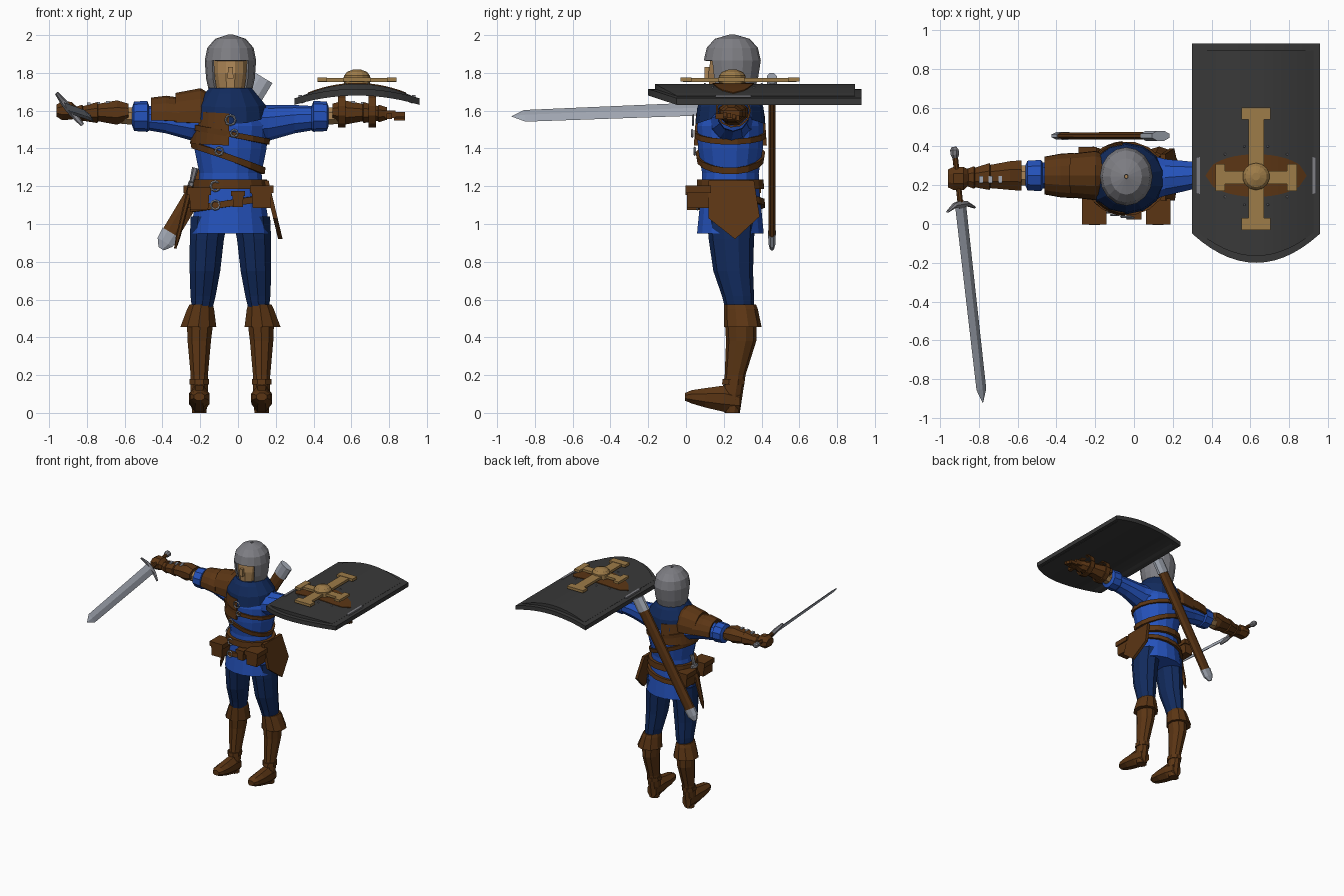
import bpy, bmesh
from math import sin, cos, pi, sqrt, radians
from mathutils import Matrix, Vector

if "Cube" in bpy.data.objects:
    bpy.data.objects.remove(bpy.data.objects["Cube"])

CX, CY = -0.04, 0.235   # body axis


def material(name, *rgb):
    m = bpy.data.materials.new(name)
    m.use_nodes = True
    m.diffuse_color = (*rgb, 1)
    m.node_tree.nodes["Principled BSDF"].inputs["Base Color"].default_value = (*rgb, 1)
    return m


BLUE = material("blue_cloth", .018, .085, .50)
NAVY = material("navy_cloth", .006, .024, .11)
LEATHER = material("brown_leather", .105, .036, .007)
DARK = material("dark_shield", .04, .04, .04)
STEEL = material("grey_steel", .21, .21, .23)
BRIGHT = material("bright_steel", .36, .39, .45)
BRASS = material("brass", .34, .20, .065)
SKIN = material("tan_skin", .40, .23, .09)


def build(name, mat, verts, faces, M=None, flip=False, solid=0):
    vs = [Vector(v) for v in verts]
    if M:
        vs = [M @ v for v in vs]
    if flip:   # mirror across the body axis
        vs = [Vector((2 * CX - v.x, v.y, v.z)) for v in vs]
    me = bpy.data.meshes.new(name)
    me.from_pydata(vs, [], faces)
    bm = bmesh.new()
    bm.from_mesh(me)
    bmesh.ops.recalc_face_normals(bm, faces=bm.faces)
    bm.to_mesh(me)
    bm.free()
    me.materials.append(mat)
    ob = bpy.data.objects.new(name, me)
    bpy.context.collection.objects.link(ob)
    if solid:
        mod = ob.modifiers.new("thickness", "SOLIDIFY")
        mod.thickness, mod.offset = solid, 0
    return ob


def loft(name, mat, rings, axis="Z", n=10, phase=.5, arc=None, warp=None, skip=None, **kw):
    """Rings are (along, centre a, centre b, radius a, radius b)."""
    order = {"X": (0, 1, 2), "Y": (1, 0, 2), "Z": (1, 2, 0)}[axis]
    verts = []
    for t, a, b, ra, rb in rings:
        for i in range(n):
            w = (radians(arc[0] + (arc[1] - arc[0]) * i / (n - 1)) if arc
                 else 2 * pi * (i + phase) / n)
            p = (t, a + ra * cos(w), b + rb * sin(w))
            p = tuple(p[k] for k in order)
            verts.append(warp(*p) if warp else p)
    faces = []
    for r in range(len(rings) - 1):
        for i in range(n - 1 if arc else n):
            j = (i + 1) % n
            f = (r * n + i, r * n + j, r * n + n + j, r * n + n + i)
            if not (skip and skip(sum((Vector(verts[k]) for k in f), Vector()) / 4)):
                faces.append(f)
    if not arc and not skip:
        faces += [tuple(range(n)), tuple(range(len(verts) - n, len(verts)))]
    return build(name, mat, verts, faces, **kw)


def box(name, mat, c, s, taper=1, **kw):
    v = [(c[0] + x * s[0] / 2 * (1 if z > 0 else taper), c[1] + y * s[1] / 2, c[2] + z * s[2] / 2)
         for z in (-1, 1) for y in (-1, 1) for x in (-1, 1)]
    f = [(0, 1, 3, 2), (4, 5, 7, 6), (0, 1, 5, 4), (2, 3, 7, 6), (0, 2, 6, 4), (1, 3, 7, 5)]
    return build(name, mat, v, f, **kw)


def frame(origin, xdir, ydir):
    y = Vector(ydir).normalized()
    x = Vector(xdir)
    x = (x - y * x.dot(y)).normalized()
    M = Matrix((x, y, x.cross(y))).transposed().to_4x4()
    M.translation = origin
    return M


# Tunic: height, half width, half depth
TORSO = [(.95, .215, .18), (1.05, .20, .17), (1.2, .175, .155), (1.27, .168, .153),
         (1.4, .195, .175), (1.52, .205, .18), (1.6, .17, .16), (1.67, .09, .1)]
loft("tunic", BLUE, [(z, CX, CY, rx, ry) for z, rx, ry in TORSO], n=16)


def girth(z):
    for (z0, a0, b0), (z1, a1, b1) in zip(TORSO, TORSO[1:]):
        if z <= z1:
            k = max(0, (z - z0) / (z1 - z0))
            return a0 + (a1 - a0) * k, b0 + (b1 - b0) * k
    return TORSO[-1][1:]


def band(name, z0, tilt, height, off=.02, arc=None, mat=LEATHER):
    """Strap following the tunic, sloping across the body."""
    n = 16
    verts = []
    for i in range(n):
        w = radians(arc[0] + (arc[1] - arc[0]) * i / (n - 1)) if arc else 2 * pi * (i + .5) / n
        for o, h in ((-.01, -1), (off, -1), (off, 1), (-.01, 1)):
            z = z0 + tilt * cos(w) + h * height / 2
            rx, ry = girth(z)
            verts.append((CX + (rx + o) * cos(w), CY + (ry + o) * sin(w), z))
    faces = [(4 * i + k, 4 * i + (k + 1) % 4, 4 * ((i + 1) % n) + (k + 1) % 4, 4 * ((i + 1) % n) + k)
             for i in range(n - 1 if arc else n) for k in range(4)]
    if arc:
        faces += [(0, 1, 2, 3), (4 * n - 4, 4 * n - 3, 4 * n - 2, 4 * n - 1)]
    build(name, mat, verts, faces)


band("waist_belt", 1.21, 0, .05, .025)
band("hip_belt", 1.11, .03, .035, .022)
band("upper_chest_strap", 1.475, -.04, .03, .014)
band("lower_chest_strap", 1.35, -.07, .035, .016)
band("chest_guard", 1.5, -.01, .17, .018, (95, 268))


def buckle(name, x, z, r):
    rx, ry = girth(z)
    y = CY - ry * sqrt(1 - ((x - CX) / rx) ** 2) - .025
    bpy.ops.mesh.primitive_torus_add(location=(x, y, z), rotation=(pi / 2, 0, 0), major_radius=r,
                                     minor_radius=.006, major_segments=8, minor_segments=4)
    ob = bpy.context.object
    ob.name = name
    ob.data.materials.append(BRIGHT)


for i, (x, z, r) in enumerate([(-.04, 1.55, .026), (-.02, 1.48, .018), (-.1, 1.385, .02),
                               (-.12, 1.2, .026), (-.12, 1.1, .024)]):
    buckle(f"buckle_{i + 1}", x, z, r)

# Belt pouches and hip gear
for i, (x, y, z, w, d, h) in enumerate([(-.205, .065, 1.13, .11, .12, .11), (.125, .065, 1.14, .11, .12, .11),
                                        (.0, .055, 1.13, .06, .05, .08), (-.24, .33, 1.14, .08, .12, .11)]):
    box(f"pouch_{i + 1}", LEATHER, (x, y, z), (w, d, h), taper=.85)
    box(f"pouch_flap_{i + 1}", LEATHER, (x, y, z + h * .4), (w + .015, d + .015, h * .35))
outline = [(.12, 1.23), (.36, 1.23), (.39, 1.04), (.26, .92), (.12, 1.03)]
build("left_hip_flap", LEATHER, [(.15 + (1.23 - z) * .24 + o, y, z) for o in (-.012, .012) for y, z in outline],
      [(0, 1, 2, 3, 4), (5, 6, 7, 8, 9)] + [(i, (i + 1) % 5, (i + 1) % 5 + 5, i + 5) for i in range(5)])
D = frame((-.25, .24, 1.2), (0, 1, 0), (.25, 0, 1))
loft("dagger_sheath", LEATHER, [(-.34, 0, 0, .006, .006), (-.28, 0, 0, .02, .012), (0, 0, 0, .03, .016)],
     "Y", 6, M=D)
loft("dagger_hilt", STEEL, [(0, 0, 0, .045, .018), (.02, 0, 0, .045, .018), (.025, 0, 0, .013, .013),
                            (.1, 0, 0, .018, .018)], "Y", 6, M=D)

# Cowl draped around the neck, lower at front and back
loft("cowl", NAVY, [(1.60, CX, CY, .17, .15), (1.59, CX, CY, .20, .185), (1.635, CX, CY, .19, .175),
                    (1.69, CX, CY, .14, .145), (1.72, CX, CY, .115, .12)], n=14,
     warp=lambda x, y, z: (x, y, z - (.33 * abs(y - CY) if z < 1.61 else .1 * abs(y - CY) if z < 1.66 else 0)))

# Head and open-faced helmet
loft("head", SKIN, [(1.66, CX, .23, .07, .08), (1.70, CX, .225, .075, .105), (1.80, CX, .235, .095, .12),
                    (1.9, CX, .24, .095, .11)], n=12)
box("nose", SKIN, (CX, .115, 1.80), (.025, .035, .06), taper=1.3)
loft("helmet", STEEL, [(1.69, CX, .245, .105, .105), (1.77, CX, .245, .123, .13), (1.865, CX, .245, .13, .145),
                       (1.93, CX, .245, .117, .13), (1.975, CX, .245, .078, .09), (1.998, CX, .245, .008, .01)],
     n=16, phase=0, solid=.012, skip=lambda c: c.z < 1.86 and c.y < CY and abs(c.x - CX) < .07)

for side, flip in (("left", False), ("right", True)):
    # Arms
    loft(side + "_sleeve", BLUE, [(.06, .24, 1.53, .13, .10), (.16, .24, 1.535, .10, .095), (.3, .25, 1.555, .075, .075),
                                  (.39, .25, 1.56, .07, .065), (.40, .25, 1.57, .085, .082),
                                  (.47, .25, 1.57, .08, .078), (.48, .25, 1.57, .055, .05)], "X", 10, flip=flip)
    loft(side + "_forearm", SKIN, [(.46, .25, 1.57, .055, .05), (.62, .25, 1.58, .055, .045)], "X", 8, flip=flip)
    loft(side + "_gauntlet", LEATHER, [(.5, .25, 1.595, .085, .045), (.56, .25, 1.59, .08, .07), (.66, .245, 1.59, .065, .05),
                                       (.665, .245, 1.59, .075, .06), (.74, .24, 1.585, .055, .042),
                                       (.745, .24, 1.585, .063, .05), (.79, .24, 1.585, .045, .035)], "X", 8, flip=flip)
    for k in range(3):
        box(f"{side}_gauntlet_buckle_{k + 1}", BRIGHT, (.61 + k * .05, .23, 1.645 - k * .004), (.02, .035, .012), flip=flip)

    # Trousers and boots
    loft(side + "_trouser", NAVY, [(1.04, .07, .24, .105, .13), (.92, .085, .24, .095, .12), (.75, .095, .25, .085, .105),
                                   (.62, .105, .275, .07, .085), (.54, .11, .285, .055, .075)], n=10, flip=flip)
    loft(side + "_boot_cuff", LEATHER, [(.575, .115, .285, .065, .085), (.55, .118, .29, .075, .09),
                                        (.455, .13, .30, .10, .10)], n=10, flip=flip)
    loft(side + "_boot_shaft", LEATHER, [(.5, .12, .29, .075, .085), (.38, .125, .292, .065, .08), (.2, .125, .26, .048, .055),
                                         (.1, .125, .245, .048, .055), (0, .125, .245, .04, .04)], n=10, flip=flip)
    loft(side + "_foot", LEATHER, [(.285, .125, .06, .042, .058), (.2, .125, .075, .058, .075), (.1, .125, .08, .06, .055),
                                   (.03, .125, .085, .05, .038), (-.005, .125, .085, .03, .022)], "Y", 8, flip=flip)
    loft(side + "_ankle_strap", LEATHER, [(.15, .125, .25, .056, .064), (.18, .125, .253, .056, .064)], n=8, flip=flip)

# Right shoulder armour in overlapping shells
for name, r in (("upper", [(-.15, .25, 1.56, .10, .12), (-.20, .25, 1.56, .12, .15), (-.33, .25, 1.56, .105, .125)]),
                ("lower", [(-.31, .25, 1.56, .11, .10), (-.38, .25, 1.565, .105, .105), (-.46, .25, 1.565, .09, .095)])):
    loft("shoulder_plate_" + name, LEATHER, r, "X", 9, arc=(-10, 190), solid=.018)

# Left open hand
box("left_palm", LEATHER, (.805, .24, 1.58), (.06, .09, .04))
for k in range(4):
    box(f"left_finger_{k + 1}", LEATHER, (.855, .206 + k * .023, 1.58 - k * .006), (.06, .019, .026))
box("left_thumb", LEATHER, (.8, .18, 1.57), (.03, .05, .028))

# Right fist around the sword grip
S = frame((-.895, .1, 1.61), (.14, 0, -.17), (-.115, 1.02, .04))
loft("right_fist", LEATHER, [(-.855, .24, 1.59, .045, .035), (-.88, .235, 1.6, .065, .05),
                             (-.93, .235, 1.6, .065, .055), (-.96, .235, 1.6, .05, .035)], "X", 8)
loft("sword_blade", BRIGHT, [(-1.03, 0, 0, .002, .002), (-.96, 0, 0, .04, .009), (0, 0, 0, .045, .012)],
     "Y", 4, phase=0, M=S)
loft("sword_guard", STEEL, [(-.11, -.025, 0, .006, .01), (-.05, 0, 0, .014, .018), (0, 0, 0, .024, .02),
                            (.05, 0, 0, .014, .018), (.11, -.025, 0, .006, .01)], "X", 6, M=S)
loft("sword_grip", LEATHER, [(0, 0, 0, .015, .015), (.25, 0, 0, .015, .015)], "Y", 8, M=S)
loft("sword_pommel", STEEL, [(.24, 0, 0, .014, .014), (.26, 0, 0, .026, .022), (.285, 0, 0, .026, .022),
                             (.3, 0, 0, .012, .012)], "Y", 8, M=S)

# Scabbard slung diagonally across the back
B = frame((.13, .455, 1.76), (1, 0, -.6), (.53, 0, .88))
loft("scabbard", LEATHER, [(-.95, 0, 0, .05, .019), (-.09, 0, 0, .052, .021)], "Y", 8, M=B)
loft("scabbard_tip", BRIGHT, [(-1.04, 0, 0, .018, .012), (-1.0, 0, 0, .05, .02), (-.94, 0, 0, .055, .022)], "Y", 8, M=B)
loft("scabbard_throat", BRIGHT, [(-.1, 0, 0, .056, .028), (.015, 0, 0, .056, .028)], "Y", 8, M=B)

# Curved shield, strapped flat over the left arm
SX = .63


def plate(name, mat, half, lo, hi, top, thick, n=14):
    verts = []
    for i in range(n + 1):
        x = half * (2 * i / n - 1)
        verts += [(SX + x, y, top(x) - d) for y, d in ((lo(x), 0), (hi(x), 0), (hi(x), thick), (lo(x), thick))]
    faces = [(4 * i + k, 4 * i + (k + 1) % 4, 4 * i + 4 + (k + 1) % 4, 4 * i + 4 + k) for i in range(n) for k in range(4)]
    build(name, mat, verts, faces + [(0, 1, 2, 3), (4 * n, 4 * n + 1, 4 * n + 2, 4 * n + 3)])


def crown(x):
    return 1.742 - .75 * x * x


def oval(x):
    return .11 * sqrt(max(.0004, 1 - (x / .26) ** 2))


plate("shield_rim", DARK, .33, lambda x: -.2 + 1.38 * x * x, lambda x: .93, lambda x: 1.715 - .45 * x * x, .035)
plate("shield_face", DARK, .295, lambda x: -.165 + 1.38 * x * x, lambda x: .895, crown, .04)
plate("shield_oval", LEATHER, .26, lambda x: .25 - oval(x), lambda x: .25 + oval(x), lambda x: crown(x) + .005, .008)
for s in (-1, 1):
    box(f"shield_side_clip_{s + 2}", STEEL, (SX + s * .3, .25, 1.678), (.02, .19, .012))
    box(f"cross_arm_end_{s + 2}", BRASS, (SX + s * .185, .24, 1.765), (.05, .14, .02))
    box(f"cross_post_end_{s + 2}", BRASS, (SX, .285 + s * .285, 1.765), (.15, .06, .022))
    loft(f"shield_arm_strap_{s + 2}", LEATHER, [(SX + s * .08 - .02, .25, 1.6, .09, .085), (SX + s * .08 + .02, .25, 1.6, .09, .085)],
         "X", 12, arc=(0, 360), solid=.01)
    for k in range(4):
        x, y = s * (.06 + .1 * (k % 2)), .25 + (.15 - .04 * (k % 2)) * (1 if k > 1 else -1)
        loft(f"shield_rivet_{s + 2}_{k}", STEEL, [(crown(x) - .005, SX + x, y, .008, .008),
                                                  (crown(x) + .006, SX + x, y, .004, .004)], n=6)
box("cross_post", BRASS, (SX, .285, 1.763), (.08, .6, .02))
box("cross_arm", BRASS, (SX, .24, 1.763), (.42, .065, .02))
loft("shield_boss", BRASS, [(1.74, SX, .245, .07, .07), (1.785, SX, .245, .07, .07), (1.805, SX, .245, .055, .055),
                            (1.818, SX, .245, .02, .02)], n=14)
